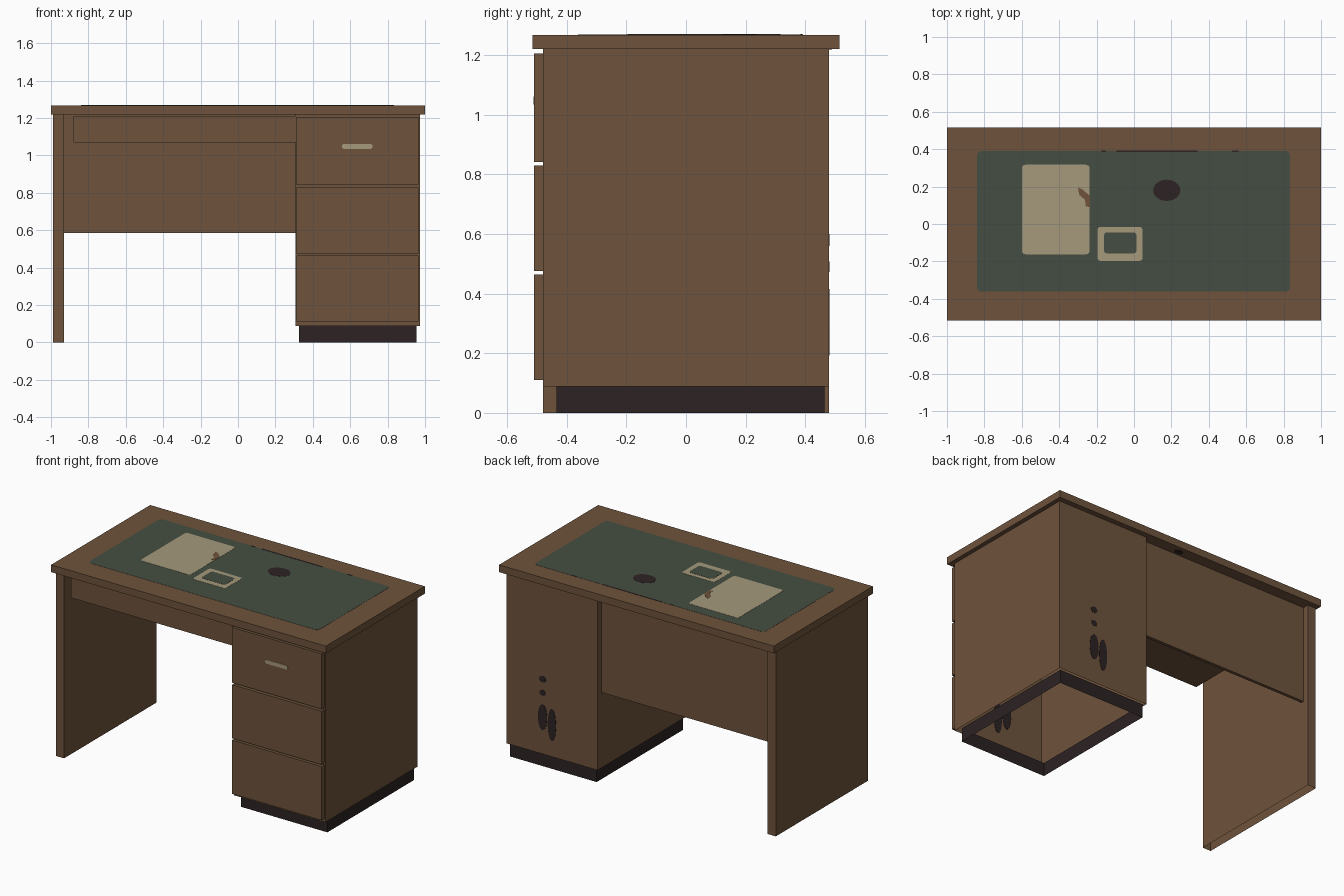
import bpy, bmesh, math
from mathutils import Vector, Matrix

cube = bpy.data.objects.get("Cube")
if cube:
    bpy.data.objects.remove(cube, do_unlink=True)


def material(name, r, g, b):
    m = bpy.data.materials.new(name)
    m.use_nodes = True
    m.diffuse_color = (r, g, b, 1)
    m.node_tree.nodes["Principled BSDF"].inputs["Base Color"].default_value = (r, g, b, 1)
    return m


WOOD = material("brown wood", 0.156, 0.087, 0.045)
GREEN = material("green leather", 0.060, 0.076, 0.054)
CREAM = material("cream paper", 0.376, 0.319, 0.198)
DARK = material("dark brown", 0.026, 0.016, 0.017)


def finish(bm, name, mat):
    mesh = bpy.data.meshes.new(name)
    bm.to_mesh(mesh)
    bm.free()
    mesh.materials.append(mat)
    obj = bpy.data.objects.new(name, mesh)
    bpy.context.collection.objects.link(obj)
    return obj


def box(name, mat, x, y, z, open_bottom=False, open_top=False):
    """Box from axis ranges, optionally hollow below or above."""
    lo, hi = Vector((x[0], y[0], z[0])), Vector((x[1], y[1], z[1]))
    bm = bmesh.new()
    bmesh.ops.create_cube(bm, size=1, matrix=Matrix.Translation((lo + hi) / 2)
                          @ Matrix.Diagonal((*(hi - lo), 1)))
    bm.normal_update()
    gone = [f for f in bm.faces if (open_bottom and f.normal.z < -0.5)
            or (open_top and f.normal.z > 0.5)]
    bmesh.ops.delete(bm, geom=gone, context='FACES')
    return finish(bm, name, mat)


def ellipse(cx, cy, rx, ry, n=20):
    return [(cx + rx * math.cos(math.tau * i / n), cy + ry * math.sin(math.tau * i / n))
            for i in range(n)]


def rounded(x0, x1, y0, y1, r, n=4):
    """Outline of a rectangle with rounded corners."""
    pts = []
    corners = [(x1 - r, y1 - r), (x0 + r, y1 - r), (x0 + r, y0 + r), (x1 - r, y0 + r)]
    for k, (cx, cy) in enumerate(corners):
        for i in range(n + 1):
            a = math.pi / 2 * (k + i / n)
            pts.append((cx + r * math.cos(a), cy + r * math.sin(a)))
    return pts


def plate(name, mat, outline, place, normal, thick=0.002):
    """Thin plate: place maps outline points to space, normal is the outward side."""
    bm = bmesh.new()
    face = bm.faces.new([bm.verts.new(place(u, v)) for u, v in outline])
    out = bmesh.ops.extrude_face_region(bm, geom=[face])
    moved = [g for g in out["geom"] if isinstance(g, bmesh.types.BMVert)]
    bmesh.ops.translate(bm, verts=moved, vec=Vector(normal) * thick)
    bmesh.ops.recalc_face_normals(bm, faces=bm.faces)
    return finish(bm, name, mat)


# Main woodwork
TOP = 1.268
UNDER = 1.22
DEPTH = (-0.48, 0.48)
box("desk_top", WOOD, (-1, 1), (-0.515, 0.515), (UNDER, TOP))
box("side_leg", WOOD, (-0.99, -0.93), DEPTH, (0, UNDER), open_bottom=True)
box("cabinet", WOOD, (0.308, 0.972), DEPTH, (0.088, UNDER), open_bottom=True)
box("plinth", DARK, (0.325, 0.955), (-0.435, 0.465), (0, 0.088), True, True)
box("back_panel", WOOD, (-0.93, 0.308), (0.42, 0.44), (0.585, UNDER))
box("pencil_drawer", WOOD, (-0.88, 0.308), (-0.48, 0.3), (1.07, 1.21))

# Drawer fronts
for label, z in (("top", (0.842, 1.206)), ("middle", (0.476, 0.829)), ("bottom", (0.111, 0.464))):
    box(label + "_drawer_front", WOOD, (0.314, 0.966), (-0.51, -0.48), z)


# Handle on the top drawer
plate("drawer_handle", CREAM, rounded(0.555, 0.72, 1.035, 1.061, 0.012),
      lambda u, v: (u, -0.51, v), (0, -1, 0))


# Desk surface, layered upward
def surface(name, mat, outline, level):
    plate(name, mat, outline, lambda u, v: (u, v, TOP + level * 0.001), (0, 0, 1), 0.001)


surface("leather_mat", GREEN, rounded(-0.84, 0.835, -0.362, 0.39, 0.025), 0)
surface("paper_sheet", CREAM, rounded(-0.6, -0.237, -0.162, 0.317, 0.02), 1)
surface("paper_stain", WOOD, [(-0.3, 0.195), (-0.292, 0.155), (-0.262, 0.13), (-0.258, 0.095),
                              (-0.236, 0.09), (-0.236, 0.15), (-0.275, 0.185)], 2)
surface("note_frame", CREAM, rounded(-0.195, 0.045, -0.197, -0.015, 0.015), 1)
surface("note_centre", GREEN, rounded(-0.16, 0.013, -0.157, -0.045, 0.015), 2)
surface("ink_spot", DARK, ellipse(0.175, 0.18, 0.073, 0.057), 1)
for i, (x0, x1) in enumerate(((-0.175, -0.15), (-0.095, 0.34), (0.525, 0.56))):
    surface(f"mat_edge_mark_{i + 1}", DARK, rounded(x0, x1, 0.384, 0.393, 0.003), 1)

# Mark under the rear overhang
plate("underside_mark", DARK, ellipse(0.05, 0.47, 0.03, 0.02),
      lambda u, v: (u, v, UNDER), (0, 0, -1))

# Scuffs on the cabinet back, repeated mirrored inside its front wall
scuffs = [(0.708, 0.58, 0.024, 0.02), (0.708, 0.49, 0.022, 0.018),
          (0.708, 0.33, 0.033, 0.085), (0.64, 0.297, 0.03, 0.105)]
for i, (x, z, rx, rz) in enumerate(scuffs):
    plate(f"back_scuff_{i + 1}", DARK, ellipse(x, z, rx, rz),
          lambda u, v: (u, 0.48, v), (0, 1, 0))
    plate(f"inner_scuff_{i + 1}", DARK, ellipse(1.28 - x, z, rx, rz),
          lambda u, v: (u, -0.48, v), (0, 1, 0))
